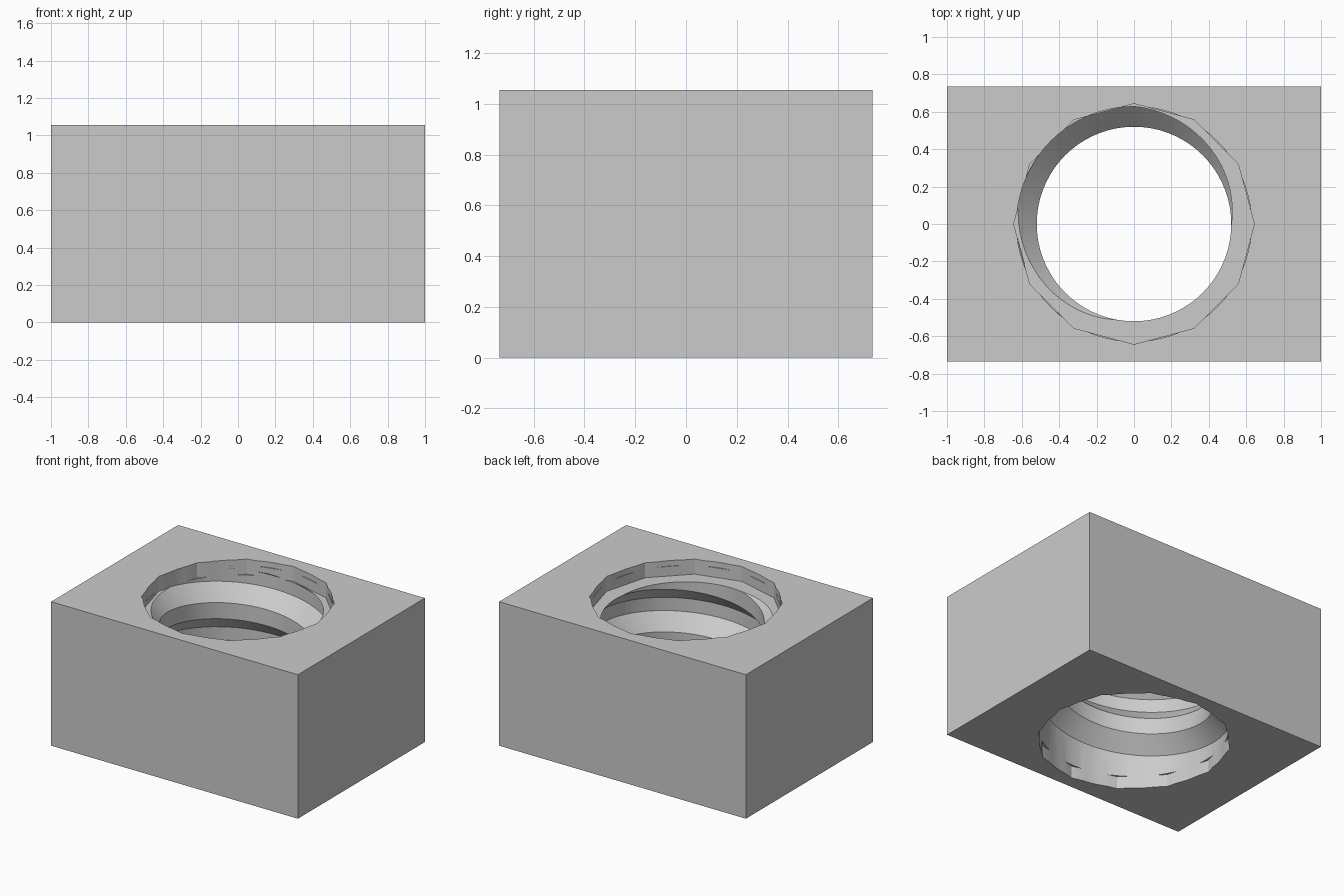
import bpy, bmesh
from math import cos, sin, radians

if "Cube" in bpy.data.objects:
    bpy.data.objects.remove(bpy.data.objects["Cube"], do_unlink=True)

W, D, H = 2.0, 1.47, 1.055
ROOT, CREST = 0.628, 0.52      # thread radii
PITCH, START = 0.43, 0.145     # rise per turn, ridge height at angle zero
RECESS = 0.10

grey = bpy.data.materials.new("light_grey")
grey.use_nodes = True
grey.diffuse_color = (0.6, 0.6, 0.6, 1)
grey.node_tree.nodes["Principled BSDF"].inputs["Base Color"].default_value = (0.6, 0.6, 0.6, 1)


def add_object(name, bm):
    bmesh.ops.recalc_face_normals(bm, faces=bm.faces)
    mesh = bpy.data.meshes.new(name)
    bm.to_mesh(mesh)
    bm.free()
    mesh.materials.append(grey)
    obj = bpy.data.objects.new(name, mesh)
    bpy.context.collection.objects.link(obj)
    return obj


def box(name, w, d, z0, z1):
    bm = bmesh.new()
    bmesh.ops.create_cube(bm, size=1)
    for v in bm.verts:
        v.co = (v.co.x * w, v.co.y * d, z1 if v.co.z > 0 else z0)
    return add_object(name, bm)


def prism(name, radius, sides, z0, z1):
    bm = bmesh.new()
    ring = [bm.verts.new((radius * cos(radians(360 * i / sides)),
                          radius * sin(radians(360 * i / sides)), z0)) for i in range(sides)]
    base = bm.faces.new(ring)
    top = bmesh.ops.extrude_face_region(bm, geom=[base])["geom"]
    for v in top:
        if isinstance(v, bmesh.types.BMVert):
            v.co.z = z1
    return add_object(name, bm)


def thread_ridge(name, turn_degrees, step=5):
    # Trapezoid section swept along a right-handed helix, its back buried in the wall
    section = [(0.66, -0.199), (CREST, -0.059), (CREST, 0.059), (0.66, 0.199)]
    bm = bmesh.new()
    rings = []
    for a in range(0, turn_degrees + 1, step):
        t, z = radians(a), START + PITCH * a / 360
        rings.append([bm.verts.new((r * cos(t), r * sin(t), z + h)) for r, h in section])
    for p, q in zip(rings, rings[1:]):
        for i in range(4):
            j = (i + 1) % 4
            bm.faces.new((p[i], p[j], q[j], q[i]))
    bm.faces.new(rings[0])
    bm.faces.new(rings[-1])
    return add_object(name, bm)


def combine(target, tool, operation):
    mod = target.modifiers.new("cut", 'BOOLEAN')
    mod.operation, mod.object, mod.solver = operation, tool, 'EXACT'
    bpy.context.view_layer.objects.active = target
    bpy.ops.object.modifier_apply(modifier=mod.name)
    bpy.data.objects.remove(tool, do_unlink=True)


# Block with a round bore
block = box("threaded_block", W, D, 0, H)
combine(block, prism("bore", ROOT, 72, -0.2, H + 0.2), 'DIFFERENCE')

# Internal thread, trimmed inside the block
ridge = thread_ridge("thread", 850)
combine(ridge, box("trim", 3, 3, 0.04, H - 0.04), 'INTERSECT')
combine(block, ridge, 'UNION')

# Twelve-sided recesses at both mouths
for z0, z1 in ((H - RECESS - 0.01, H + 0.3), (-0.3, RECESS - 0.01)):
    combine(block, prism("recess", 0.643, 12, z0, z1), 'DIFFERENCE')

# Smooth thread, crisp edges
bpy.ops.object.select_all(action='DESELECT')
block.select_set(True)
bpy.context.view_layer.objects.active = block
bpy.ops.object.shade_smooth_by_angle(angle=radians(20))
